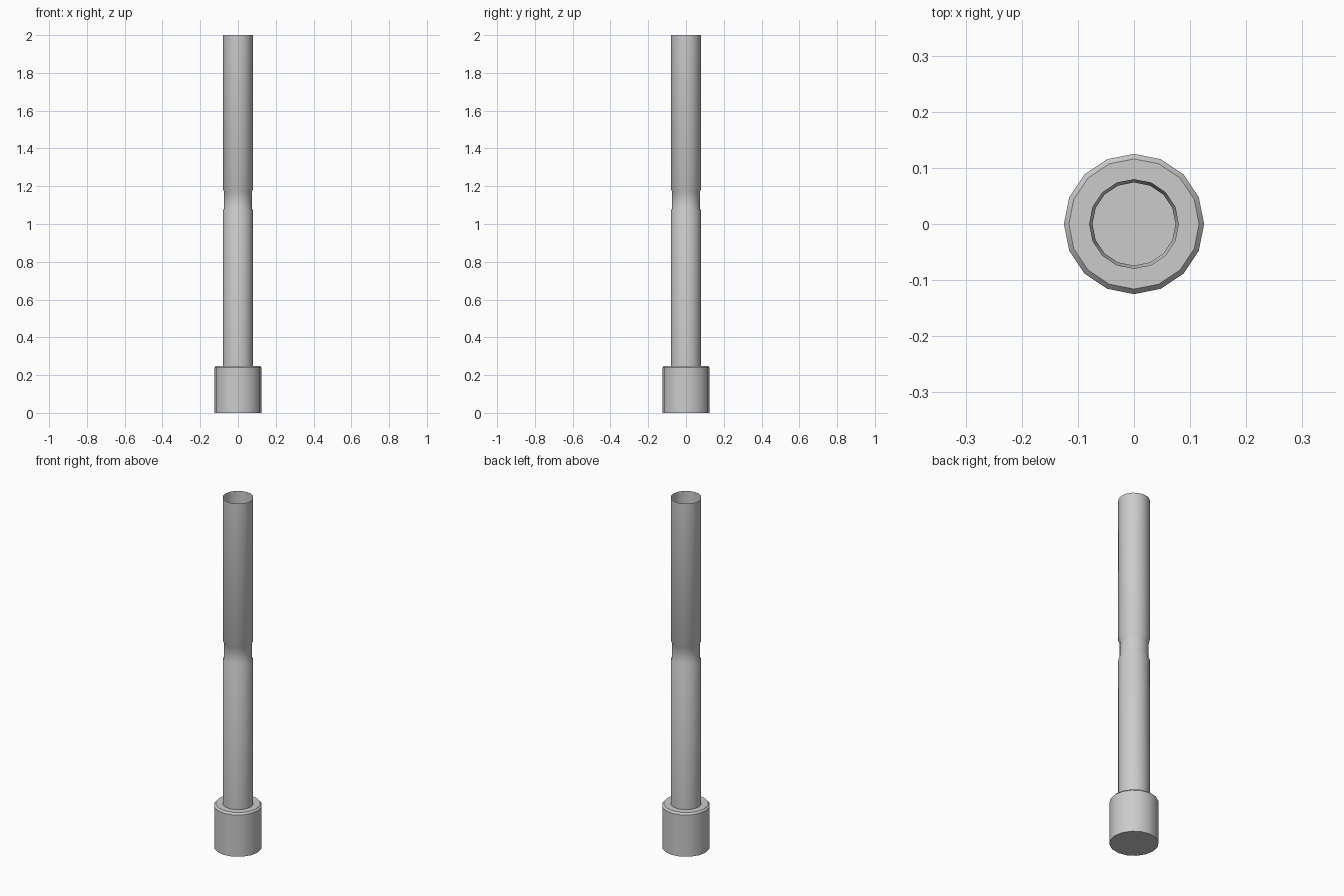
import bpy, bmesh, math

if "Cube" in bpy.data.objects:
    bpy.data.objects.remove(bpy.data.objects["Cube"])

SIDES = 16

# Profile (radius, height): solid foot, chamfer, thin open tube with a waist groove
PROFILE = [
    (0.125, 0.0), (0.125, 0.239), (0.116, 0.249), (0.08, 0.249),
    (0.08, 1.069), (0.074, 1.083), (0.074, 1.173), (0.08, 1.184),
    (0.08, 2.0),
]


def lathe(name, profile, sides):
    bm = bmesh.new()
    rings = []
    for r, z in profile:
        rings.append([bm.verts.new((r * math.cos(2 * math.pi * i / sides),
                                    r * math.sin(2 * math.pi * i / sides), z))
                      for i in range(sides)])
    for low, high in zip(rings, rings[1:]):
        for i in range(sides):
            j = (i + 1) % sides
            bm.faces.new((low[i], low[j], high[j], high[i]))
    bm.faces.new(rings[0][::-1])  # closed bottom, top stays open
    mesh = bpy.data.meshes.new(name)
    bm.to_mesh(mesh)
    bm.free()
    obj = bpy.data.objects.new(name, mesh)
    bpy.context.collection.objects.link(obj)
    return obj


# Post with socket foot
post = lathe("tube_post", PROFILE, SIDES)
bpy.context.view_layer.objects.active = post
post.select_set(True)
bpy.ops.object.shade_smooth_by_angle(angle=math.radians(30))
